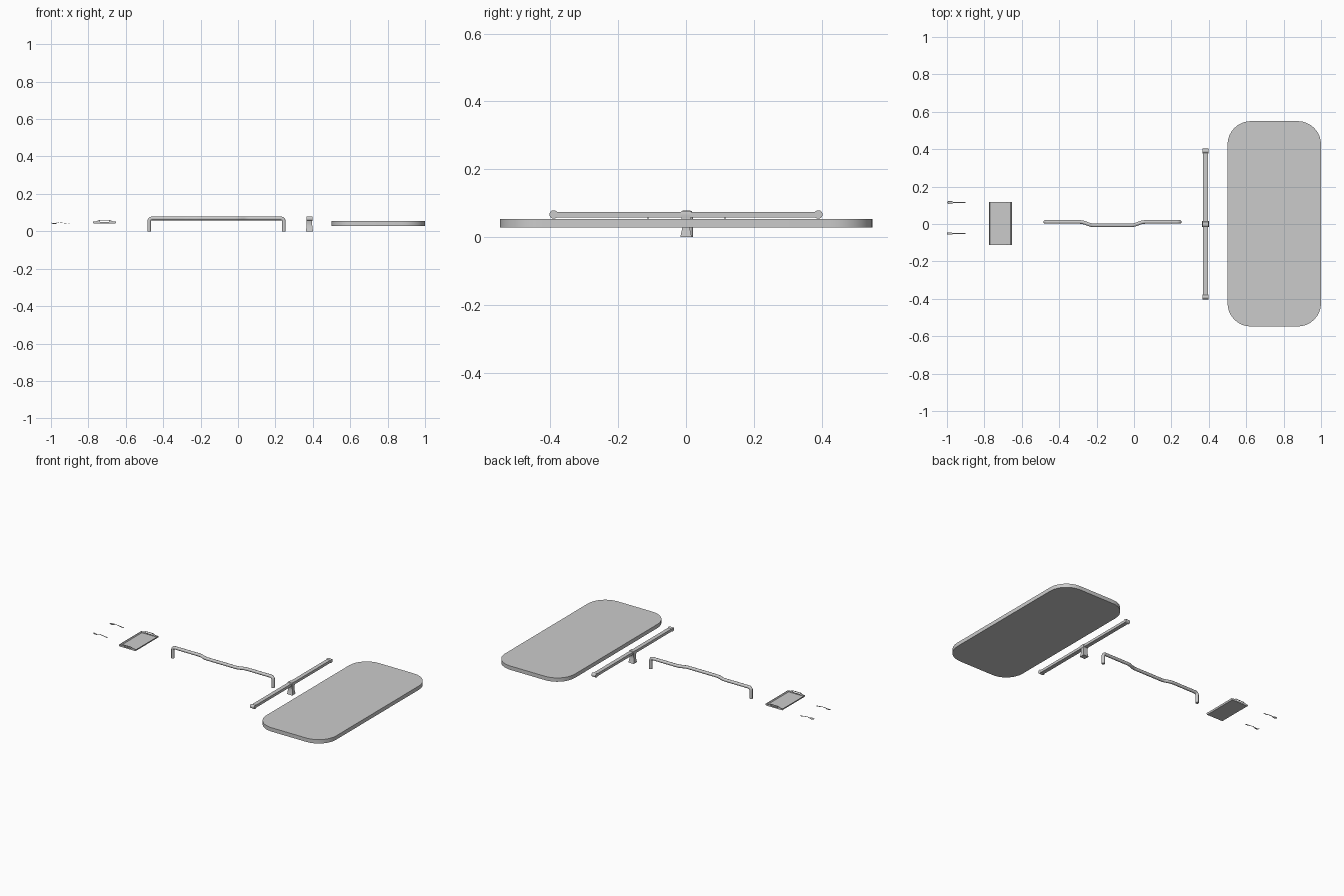
import bpy, bmesh, math
from mathutils import Vector

if "Cube" in bpy.data.objects:
    bpy.data.objects.remove(bpy.data.objects["Cube"])


def finish(name, bm, smooth=30):
    bmesh.ops.recalc_face_normals(bm, faces=bm.faces)
    me = bpy.data.meshes.new(name)
    bm.to_mesh(me)
    bm.free()
    ob = bpy.data.objects.new(name, me)
    bpy.context.collection.objects.link(ob)
    bpy.context.view_layer.objects.active = ob
    ob.select_set(True)
    if smooth:
        bpy.ops.object.shade_smooth_by_angle(angle=math.radians(smooth))
    ob.select_set(False)
    return ob


def extrude(name, pts, vec, smooth=30):
    """Solid made by sweeping a flat 3D outline along vec."""
    bm = bmesh.new()
    f = bm.faces.new([bm.verts.new(p) for p in pts])
    r = bmesh.ops.extrude_face_region(bm, geom=[f])
    vs = [v for v in r["geom"] if isinstance(v, bmesh.types.BMVert)]
    bmesh.ops.translate(bm, verts=vs, vec=vec)
    return finish(name, bm, smooth)


def loft(name, rings, smooth=40):
    bm = bmesh.new()
    rs = [[bm.verts.new(p) for p in r] for r in rings]
    n = len(rs[0])
    for a, b in zip(rs, rs[1:]):
        for i in range(n):
            bm.faces.new((a[i], a[(i + 1) % n], b[(i + 1) % n], b[i]))
    bm.faces.new(rs[0])
    bm.faces.new(rs[-1])
    return finish(name, bm, smooth)


def rounded(cx, cy, hx, hy, r, n=8):
    pts = []
    for k, (sx, sy) in enumerate(((1, 1), (-1, 1), (-1, -1), (1, -1))):
        for i in range(n + 1):
            a = math.pi / 2 * (k + i / n)
            pts.append((cx + sx * (hx - r) + r * math.cos(a), cy + sy * (hy - r) + r * math.sin(a)))
    return pts


def box(name, x0, x1, y0, y1, z0, z1):
    return extrude(name, [(x0, y0, z0), (x1, y0, z0), (x1, y1, z0), (x0, y1, z0)], (0, 0, z1 - z0), 0)


def rect(cx, cy, z, hx, hy):
    return [(cx + x * hx, cy + y * hy, z) for x, y in ((-1, -1), (1, -1), (1, 1), (-1, 1))]


# table top
extrude("table_top", [(x, y, 0.029) for x, y in rounded(0.75, 0.001, 0.25, 0.549, 0.125)], (0, 0, 0.025))

# cross beam with round end caps
BX = 0.382
box("cross_beam", BX - 0.013, BX + 0.013, -0.39, 0.39, 0.058, 0.075)
for side, y in (("front", -0.39), ("back", 0.39)):
    ring = [(BX - 0.015, y + 0.0125 * math.cos(a), 0.067 + 0.0125 * math.sin(a))
            for a in (2 * math.pi * i / 20 for i in range(20))]
    extrude(side + "_beam_cap", ring, (0.03, 0, 0))

# flared post and the clamp around the beam
loft("post", [rect(BX, 0, 0, 0.019, 0.017), rect(BX, 0, 0.004, 0.0185, 0.016),
              rect(BX, 0, 0.03, 0.015, 0.0105), rect(BX, 0, 0.045, 0.0145, 0.011),
              rect(BX, 0, 0.058, 0.0145, 0.014)])
loft("beam_clamp", [rect(BX, 0, 0.056, 0.016, 0.013), rect(BX, 0, 0.064, 0.017, 0.015),
                    rect(BX, 0, 0.072, 0.017, 0.017), rect(BX, 0, 0.078, 0.015, 0.012)])


# bent tube leg frame
def fillet(pts, r, n=6):
    out = [Vector(pts[0])]
    for a, b, c in zip(pts, pts[1:], pts[2:]):
        a, b, c = Vector(a), Vector(b), Vector(c)
        p, q = b + (a - b).normalized() * r, b + (c - b).normalized() * r
        out += [p.lerp(b, i / n).lerp(b.lerp(q, i / n), i / n) for i in range(n + 1)]
    return out + [Vector(pts[-1])]


half = [(-0.36, 0.011, 0.0), (-0.36, 0.011, 0.069), (-0.16, 0.011, 0.069), (-0.115, -0.007, 0.069)]
path = half + [(-x, y, z) for x, y, z in reversed(half)]
path = [(x - 0.115, y, z) for x, y, z in path]
cu = bpy.data.curves.new("leg_frame", "CURVE")
cu.dimensions = "3D"
cu.bevel_depth = 0.01
cu.bevel_resolution = 3
cu.use_fill_caps = True
sp = cu.splines.new("POLY")
full = fillet(path, 0.018)
sp.points.add(len(full) - 1)
for p, v in zip(sp.points, full):
    p.co = (*v, 1)
bpy.context.collection.objects.link(bpy.data.objects.new("leg_frame", cu))

# serving tray: floor, sloping side walls, end walls with grip slots
TX, TY, TW = -0.714, 0.002, 0.062
box("tray_floor", TX - 0.058, TX + 0.058, TY - 0.114, TY + 0.114, 0.042, 0.0445)
for side, s in (("left", -1), ("right", 1)):
    prof = [(0.054, 0.042), (0.058, 0.042), (TW, 0.052), (0.059, 0.052), (0.055, 0.0445)]
    extrude(side + "_tray_wall", [(TX + s * x, TY - 0.114, z) for x, z in prof], (0, 0.228, 0))
outer = [(-0.058, 0.042), (0.058, 0.042), (TW, 0.046), (TW, 0.052), (0.04, 0.054),
         (0.03, 0.0605), (-0.03, 0.0605), (-0.04, 0.054), (-TW, 0.052), (-TW, 0.046)]
slot = [(-0.024, 0.0505), (0.024, 0.0505), (0.026, 0.0515), (0.028, 0.053), (0.027, 0.0555),
        (0.022, 0.0575), (-0.022, 0.0575), (-0.027, 0.0555), (-0.028, 0.053), (-0.026, 0.0515)]
for side, y in (("front", TY - 0.115), ("back", TY + 0.112)):
    bm = bmesh.new()
    rings = [[bm.verts.new((TX + x, y + d, z)) for x, z in ring]
             for ring, d in ((outer, 0), (slot, 0), (slot, 0.003), (outer, 0.003))]
    for a, b in zip(rings, rings[1:] + rings[:1]):
        for i in range(10):
            bm.faces.new((a[i], a[(i + 1) % 10], b[(i + 1) % 10], b[i]))
    finish(side + "_tray_end", bm, 0)


# cutlery: each station is (x, half width, height)
def utensil(name, y, stations, t=0.0009):
    rings = [[(x, y - w, z), (x, y + w, z), (x, y + w, z + t * 2), (x, y - w, z + t * 2)]
             for x, w, z in stations]
    return loft(name, rings)


handle = [(-0.968, 0.0022, 0.043), (-0.955, 0.0018, 0.046), (-0.935, 0.002, 0.0435),
          (-0.915, 0.0032, 0.041), (-0.903, 0.0035, 0.040), (-0.9, 0.002, 0.040)]
utensil("fork_handle", -0.051, [(-0.981, 0.005, 0.040), (-0.975, 0.0055, 0.0405)] + handle)
for i in range(4):
    utensil(f"fork_tine_{i + 1}", -0.051 + (i - 1.5) * 0.0028,
            [(-1.0, 0.0005, 0.044), (-0.99, 0.0009, 0.041), (-0.98, 0.001, 0.040)])
utensil("spoon_handle", 0.115, handle)

# dished spoon bowl
bm = bmesh.new()
N = 20
layers = []
for r, h in ((1, 0.045), (0.75, 0.0415), (0.4, 0.0395)):
    layers.append([bm.verts.new((-0.983 + 0.017 * r * math.cos(2 * math.pi * i / N),
                                 0.115 + 0.009 * r * math.sin(2 * math.pi * i / N), h)) for i in range(N)])
for a, b in zip(layers, layers[1:]):
    for i in range(N):
        bm.faces.new((a[i], a[(i + 1) % N], b[(i + 1) % N], b[i]))
bm.faces.new(layers[-1])
bowl = finish("spoon_bowl", bm, 60)
bowl.modifiers.new("thickness", "SOLIDIFY").thickness = 0.001
